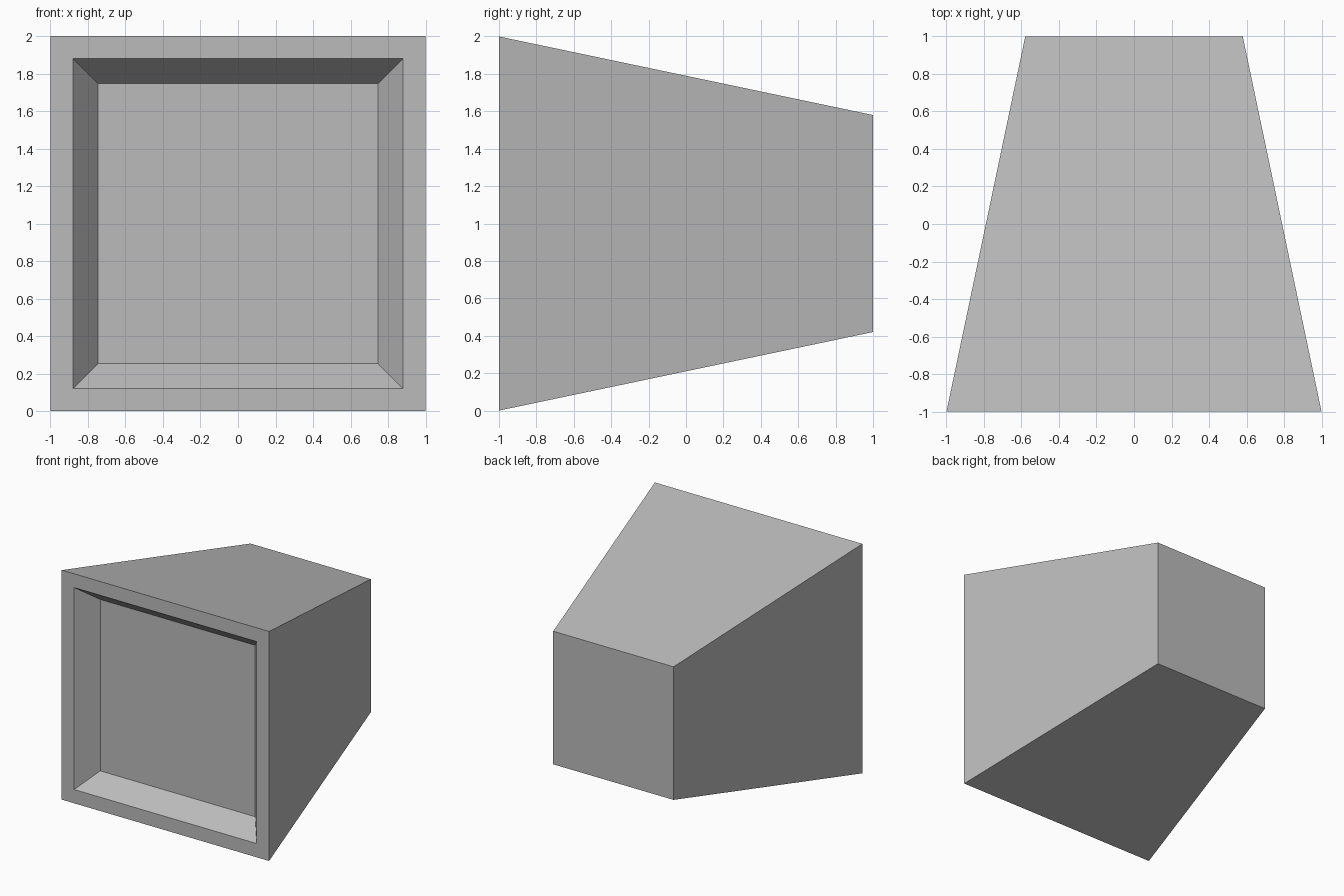
import bpy
import bmesh

cube = bpy.data.objects.get("Cube")
if cube:
    bpy.data.objects.remove(cube, do_unlink=True)

# Plain grey material
grey = bpy.data.materials.new("plain grey")
grey.use_nodes = True
colour = (0.5, 0.5, 0.5, 1)
grey.diffuse_color = colour
shader = next(n for n in grey.node_tree.nodes if n.type == "BSDF_PRINCIPLED")
shader.inputs["Base Color"].default_value = colour

# Housing: a box tapering towards the back
bm = bmesh.new()
bmesh.ops.create_cube(bm, size=2)
for v in bm.verts:
    if v.co.y > 0:
        v.co.x *= 0.58
        v.co.z *= 0.58
bm.normal_update()

# Front rim, then a recessed panel with sloping sides
front = min(bm.faces, key=lambda f: f.calc_center_median().y)
bmesh.ops.inset_individual(bm, faces=[front], thickness=0.12, use_even_offset=True)
bmesh.ops.inset_individual(bm, faces=[front], thickness=0.133, depth=-0.17,
                           use_even_offset=True)
bmesh.ops.translate(bm, verts=bm.verts, vec=(0, 0, 1))

mesh = bpy.data.meshes.new("tapered_housing")
bm.to_mesh(mesh)
bm.free()
mesh.materials.append(grey)
housing = bpy.data.objects.new("tapered_housing", mesh)
bpy.context.collection.objects.link(housing)
